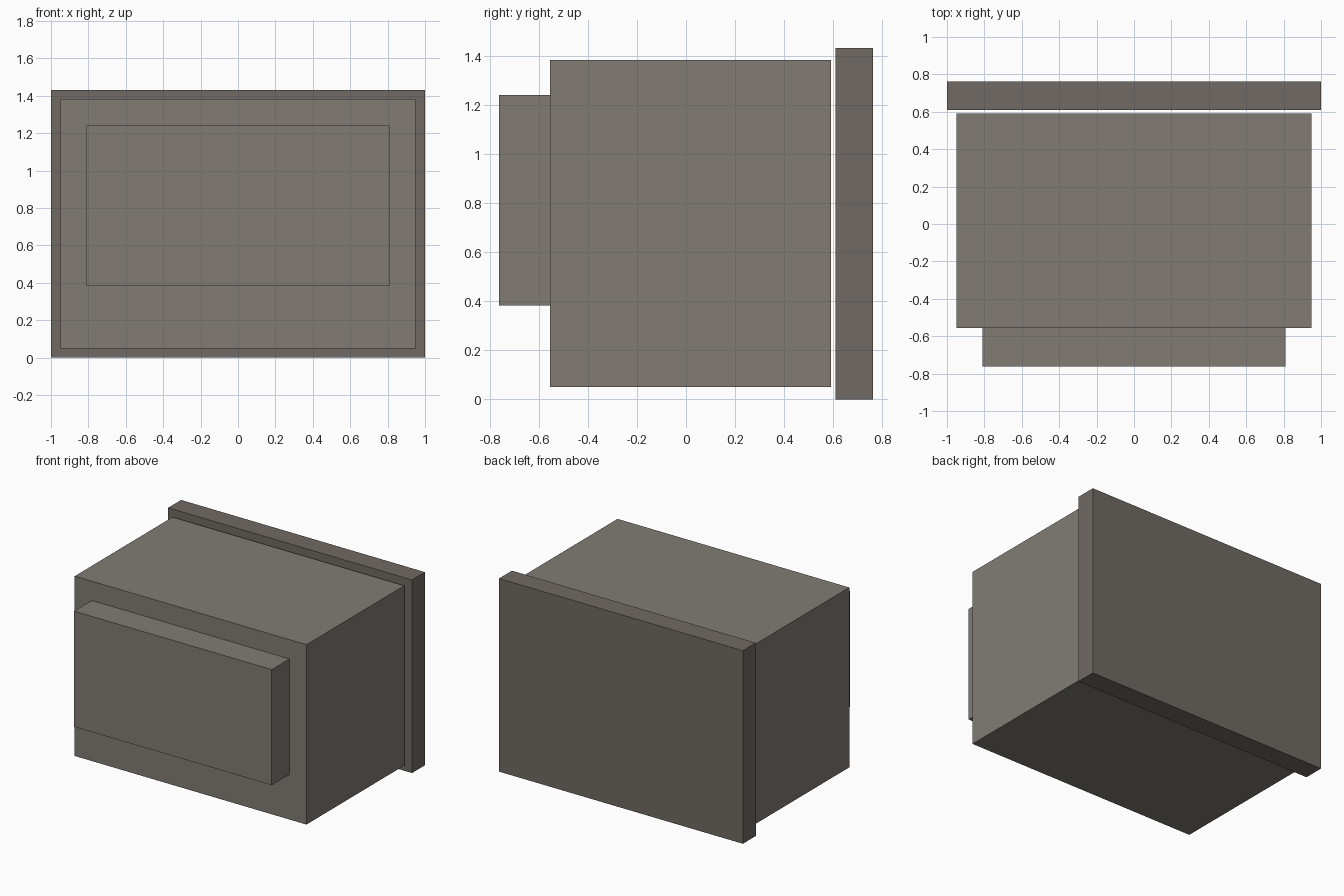
import bpy

if "Cube" in bpy.data.objects:
    bpy.data.objects.remove(bpy.data.objects["Cube"])


def material(name, rgb):
    mat = bpy.data.materials.new(name)
    mat.diffuse_color = (*rgb, 1.0)
    mat.use_nodes = True
    mat.node_tree.nodes["Principled BSDF"].inputs["Base Color"].default_value = mat.diffuse_color
    return mat


def box(name, lo, hi, mat):
    """Axis-aligned box between two corners."""
    center = [(a + b) / 2 for a, b in zip(lo, hi)]
    bpy.ops.mesh.primitive_cube_add(size=1, location=center)
    obj = bpy.context.object
    obj.name = name
    obj.scale = [b - a for a, b in zip(lo, hi)]
    bpy.ops.object.transform_apply(location=False, rotation=False, scale=True)
    obj.data.materials.append(mat)
    return obj


light = material("light_stone", (0.22, 0.20, 0.175))
dark = material("dark_stone", (0.16, 0.143, 0.125))

# Main block
box("main_body", (-0.95, -0.555, 0.05), (0.95, 0.59, 1.383), light)
# Raised block on the front face
box("front_block", (-0.81, -0.762, 0.383), (0.81, -0.555, 1.24), light)
# Larger slab behind, separated by a narrow gap
box("back_slab", (-1.0, 0.61, 0.0), (1.0, 0.762, 1.431), dark)
